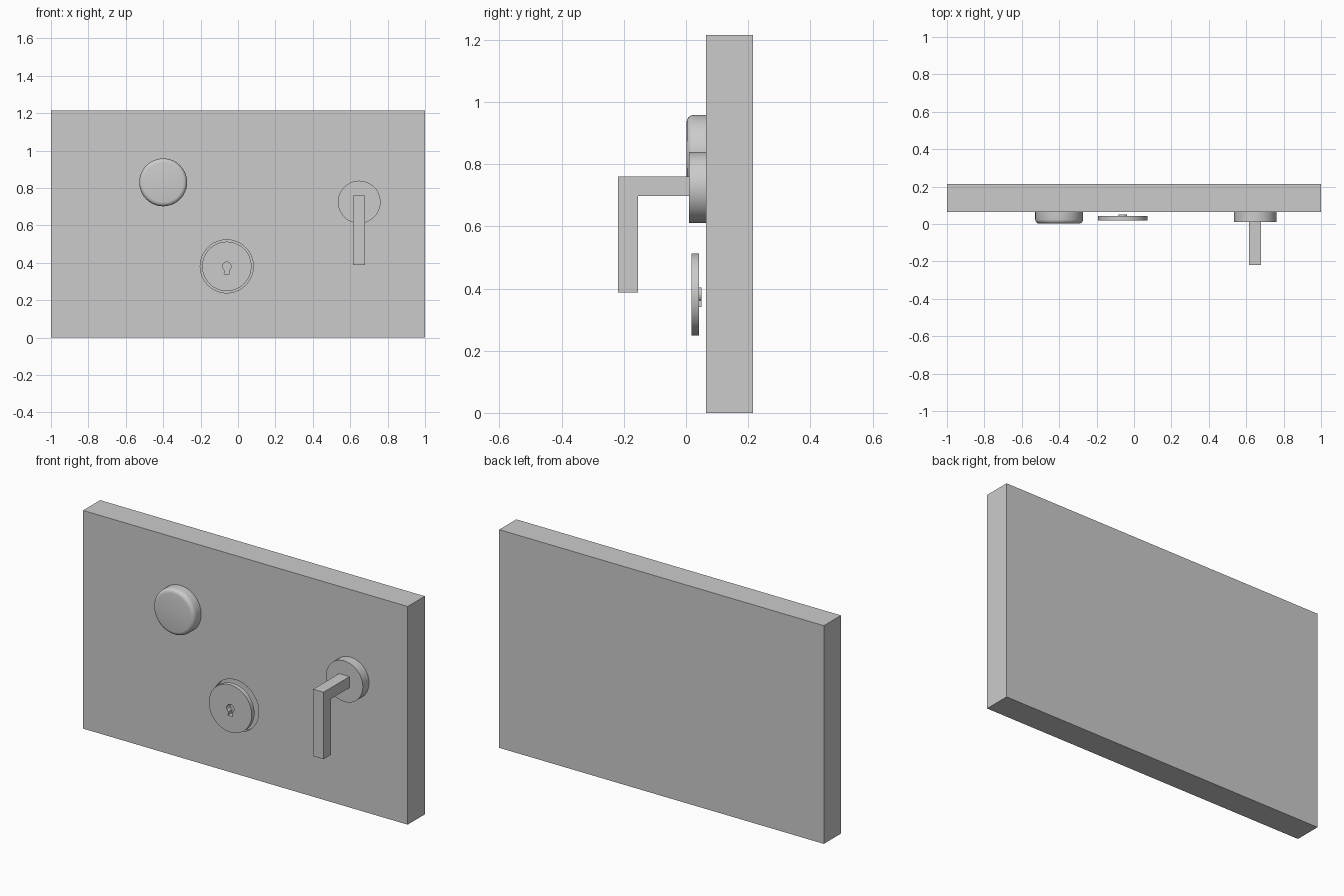
import bpy, bmesh, math

if "Cube" in bpy.data.objects:
    bpy.data.objects.remove(bpy.data.objects["Cube"])

PANEL_FRONT, PANEL_BACK = 0.065, 0.215


def finish(name, bm, smooth=True):
    bmesh.ops.recalc_face_normals(bm, faces=bm.faces)
    me = bpy.data.meshes.new(name)
    bm.to_mesh(me)
    bm.free()
    ob = bpy.data.objects.new(name, me)
    bpy.context.collection.objects.link(ob)
    if smooth:
        bpy.ops.object.select_all(action='DESELECT')
        ob.select_set(True)
        bpy.context.view_layer.objects.active = ob
        bpy.ops.object.shade_smooth_by_angle(angle=math.radians(30))
    return ob


def prism(name, points, vec, front_cap=True, smooth=False):
    """Extrude a closed 3D outline along vec."""
    bm = bmesh.new()
    face = bm.faces.new([bm.verts.new(p) for p in points])
    res = bmesh.ops.extrude_face_region(bm, geom=[face], use_keep_orig=True)
    moved = [g for g in res['geom'] if isinstance(g, bmesh.types.BMVert)]
    bmesh.ops.translate(bm, verts=moved, vec=vec)
    if not front_cap:
        bmesh.ops.delete(bm, geom=[face], context='FACES_ONLY')
    return finish(name, bm, smooth)


def disc(name, x, z, r, y0, y1, sides=48, bevel=0.0):
    """Round plate facing -y, with an optional rounded front rim."""
    bm = bmesh.new()
    ring = [bm.verts.new((x + r * math.cos(math.tau * i / sides), y1,
                          z + r * math.sin(math.tau * i / sides))) for i in range(sides)]
    face = bm.faces.new(ring)
    res = bmesh.ops.extrude_face_region(bm, geom=[face], use_keep_orig=True)
    moved = [g for g in res['geom'] if isinstance(g, bmesh.types.BMVert)]
    bmesh.ops.translate(bm, verts=moved, vec=(0, y0 - y1, 0))
    if bevel:
        bmesh.ops.recalc_face_normals(bm, faces=bm.faces)
        rim = [e for e in bm.edges if all(abs(v.co.y - y0) < 1e-5 for v in e.verts)]
        bmesh.ops.bevel(bm, geom=rim, offset=bevel, segments=4, profile=0.5, affect='EDGES')
    return finish(name, bm)


def cut(target, cutter):
    mod = target.modifiers.new("cut", 'BOOLEAN')
    mod.operation = 'DIFFERENCE'
    mod.solver = 'EXACT'
    mod.object = cutter
    cutter.hide_render = True
    cutter.hide_set(True)


# Door panel with a shallow round seat behind the lock
panel = prism("door_panel",
              [(-1, PANEL_FRONT, 0), (1, PANEL_FRONT, 0),
               (1, PANEL_FRONT, 1.215), (-1, PANEL_FRONT, 1.215)],
              (0, PANEL_BACK - PANEL_FRONT, 0))
LX, LZ = -0.06, 0.381
cut(panel, disc("lock_seat_cutter", LX, LZ, 0.142, 0.0, PANEL_FRONT + 0.025))

# Round knob
disc("round_knob", -0.4, 0.83, 0.128, 0.002, PANEL_FRONT, bevel=0.022)

# Lock plate with a keyhole
plate = disc("lock_plate", LX, LZ, 0.132, 0.018, 0.042)
KR = 0.023


def keyhole(y):
    arc = [math.radians(-60 + 300 * i / 16) for i in range(17)]
    pts = [(LX + KR * math.cos(a), y, LZ + KR * math.sin(a)) for a in arc]
    return pts + [(LX - 0.014, y, LZ - 0.041), (LX + 0.014, y, LZ - 0.041)]


cut(plate, prism("keyhole_cutter", keyhole(0.0), (0, 0.1, 0)))
prism("keyhole_pocket", keyhole(0.042), (0, 0.008, 0), front_cap=False)

# Lever handle: round rose and L-shaped bar
disc("handle_rose", 0.648, 0.725, 0.114, 0.01, PANEL_FRONT)
bar = [(0.01, 0.76), (-0.218, 0.76), (-0.218, 0.387),
       (-0.155, 0.387), (-0.155, 0.698), (0.01, 0.698)]
prism("lever_handle", [(0.616, y, z) for y, z in bar], (0.064, 0, 0))
